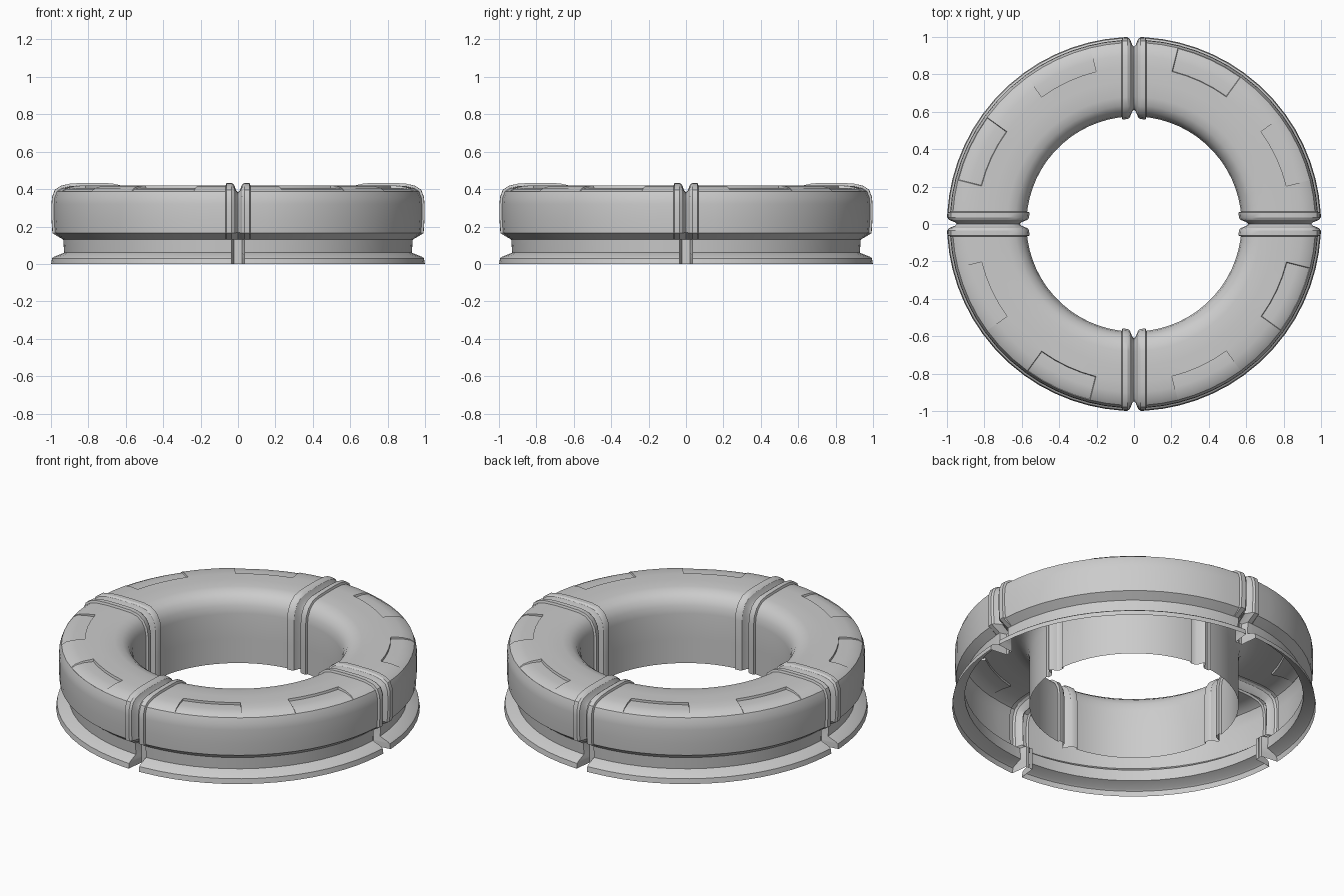
import bpy, bmesh, math
from mathutils import Vector

cube = bpy.data.objects.get("Cube")
if cube:
    bpy.data.objects.remove(cube, do_unlink=True)

# Single grey material
grey = bpy.data.materials.new("plain_grey")
grey.use_nodes = True
colour = (0.6, 0.6, 0.6, 1)
grey.diffuse_color = colour
grey.node_tree.nodes["Principled BSDF"].inputs["Base Color"].default_value = colour

# Shell cross-section (radius, height) from the inner foot over the top to the flange
PROFILE = [(.575, 0), (.575, .15), (.575, .30), (.582, .345), (.602, .383),
           (.635, .408), (.68, .418), (.76, .42), (.84, .42), (.90, .416),
           (.945, .405), (.97, .388), (.982, .355), (.985, .32), (.985, .24),
           (.98, .165), (.935, .13), (.93, .06), (.985, .038), (.995, .03), (1.0, 0)]
COLLAR_END = 15      # last profile point covered by the end collar
RECESS = (8, 11)     # profile span of the top recesses
LIP_RADIUS = .895    # outer lip below the collar

# End stations: distance from the seam plane, offset from the shell
STATIONS = [(.001, -.036), (.010, -.026), (.022, .005), (.034, .013),
            (.062, .013), (.066, 0)]
ANGLES = [9, 14, 19.5, 25, 30.5, 36, 42, 48, 54, 59.5, 65, 70.5, 76, 81]
RECESS_SPANS = [(14, 36), (54, 76)]


def offset_profile(amount):
    """Collar section: the shell moved along its normals."""
    points = []
    last = len(PROFILE) - 1
    for j, (r, z) in enumerate(PROFILE):
        if j > COLLAR_END:
            points.append((LIP_RADIUS if amount < .01 and amount != 0 else r, z))
            continue
        a, b = Vector(PROFILE[max(j - 1, 0)]), Vector(PROFILE[min(j + 1, last)])
        if j == COLLAR_END:
            b = Vector(PROFILE[j])
        t = (b - a).normalized()
        points.append((r - t.y * amount, z + (t.x * amount if j else 0)))
    return points


def end_column(station):
    s, amount = station
    return [(math.sqrt(r * r - s * s), s, z) for r, z in offset_profile(amount)]


def ring_column(degrees):
    a = math.radians(degrees)
    return [(r * math.cos(a), r * math.sin(a), z) for r, z in PROFILE]


def build_segment():
    ends = [end_column(s) for s in STATIONS]
    mirrored = [[(y, x, z) for x, y, z in col] for col in reversed(ends)]
    columns = ends + [ring_column(a) for a in ANGLES] + mirrored
    bm = bmesh.new()
    grid = [[bm.verts.new(p) for p in col] for col in columns]
    patches = [[], []]
    for i in range(len(grid) - 1):
        for j in range(len(PROFILE) - 1):
            f = bm.faces.new((grid[i][j], grid[i][j + 1],
                              grid[i + 1][j + 1], grid[i + 1][j]))
            k = i - len(STATIONS)
            if RECESS[0] <= j < RECESS[1] and 0 <= k < len(ANGLES) - 1:
                for n, (lo, hi) in enumerate(RECESS_SPANS):
                    if lo <= ANGLES[k] < hi:
                        patches[n].append(f)
    # Shallow recesses, deepest at the inner edge
    inner_r, outer_r = PROFILE[RECESS[0]][0], PROFILE[RECESS[1]][0]
    for faces in patches:
        bmesh.ops.inset_region(bm, faces=faces, thickness=.003, depth=0,
                               use_even_offset=True)
        for v in {v for f in faces for v in f.verts}:
            t = (v.co.xy.length - inner_r) / (outer_r - inner_r)
            v.co.z -= .014 - .011 * min(max(t, 0), 1)
    mesh = bpy.data.meshes.new("ring_segment")
    bm.to_mesh(mesh)
    bm.free()
    mesh.materials.append(grey)
    return mesh


# Four quarter segments around the ring
segment = build_segment()
names = ["back_left", "back_right", "front_right", "front_left"]
bpy.ops.object.select_all(action='DESELECT')
for q, name in enumerate(names):
    ob = bpy.data.objects.new("ring_segment_" + name, segment.copy())
    ob.rotation_euler.z = q * math.pi / 2
    bpy.context.collection.objects.link(ob)
    ob.select_set(True)
    bpy.context.view_layer.objects.active = ob
bpy.ops.object.shade_smooth_by_angle(angle=math.radians(32))
